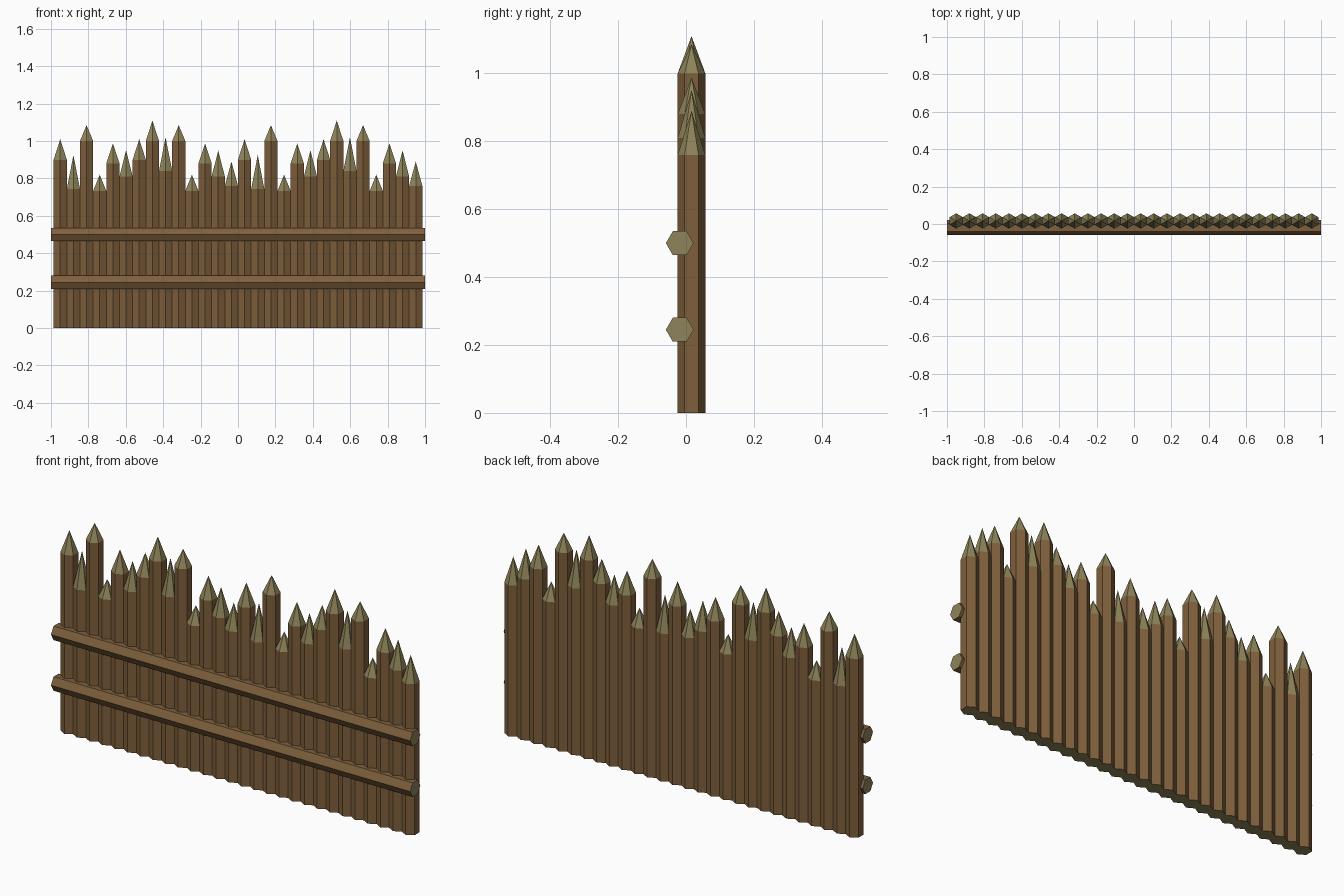
import bpy, bmesh
from math import pi, sin, cos

if "Cube" in bpy.data.objects:
    bpy.data.objects.remove(bpy.data.objects["Cube"])


def material(name, rgb):
    m = bpy.data.materials.new(name)
    m.diffuse_color = (*rgb, 1)
    m.use_nodes = True
    m.node_tree.nodes["Principled BSDF"].inputs["Base Color"].default_value = m.diffuse_color
    return m


bark = material("bark", (0.21, 0.115, 0.045))
cut_wood = material("cut_wood", (0.27, 0.23, 0.10))

R = 0.0408          # hexagon radius, points face front and back
PITCH = 0.0704      # spacing between stakes
HEX = [(R * sin(i * pi / 3), R * cos(i * pi / 3)) for i in range(6)]


def make_object(name, rings, bottom_cap, tip=None):
    """Loft two hexagon rings; end with a cap or a sharpened tip."""
    bm = bmesh.new()
    a, b = [[bm.verts.new(p) for p in ring] for ring in rings]
    apex = bm.verts.new(tip) if tip else None
    for i in range(6):
        j = (i + 1) % 6
        bm.faces.new((a[i], a[j], b[j], b[i]))
        if apex:
            bm.faces.new((b[i], b[j], apex)).material_index = 1
    if bottom_cap:
        bm.faces.new(a).material_index = 1
    if not apex:
        bm.faces.new(b).material_index = 1
    bmesh.ops.recalc_face_normals(bm, faces=bm.faces)
    mesh = bpy.data.meshes.new(name)
    bm.to_mesh(mesh)
    bm.free()
    mesh.materials.append(bark)
    mesh.materials.append(cut_wood)
    obj = bpy.data.objects.new(name, mesh)
    bpy.context.collection.objects.link(obj)
    return obj


# Stake types: shoulder height and tip height
TYPES = {
    "a": (0.90, 1.01), "b": (0.743, 0.925), "c": (1.00, 1.085),
    "d": (0.733, 0.82), "e": (0.88, 0.988), "f": (0.81, 0.95),
    "g": (1.00, 1.11), "h": (0.84, 1.02), "i": (0.76, 0.89),
}
ORDER = "abcdefaghcdefi" + "abcdefaghcdefi"

# Upright sharpened stakes
for n, key in enumerate(ORDER):
    shoulder, tip = TYPES[key]
    x, y = (n - (len(ORDER) - 1) / 2) * PITCH, 0.0163
    rings = [[(x + u, y + v, z) for u, v in HEX] for z in (0, shoulder)]
    make_object(f"stake_{n + 1:02d}", rings, True, (x, y, tip))

# Horizontal rails across the front
for name, z in (("lower_rail", 0.245), ("upper_rail", 0.50)):
    rings = [[(x, -0.0185 + v, z + u) for u, v in HEX] for x in (-1, 1)]
    make_object(name, rings, True)
